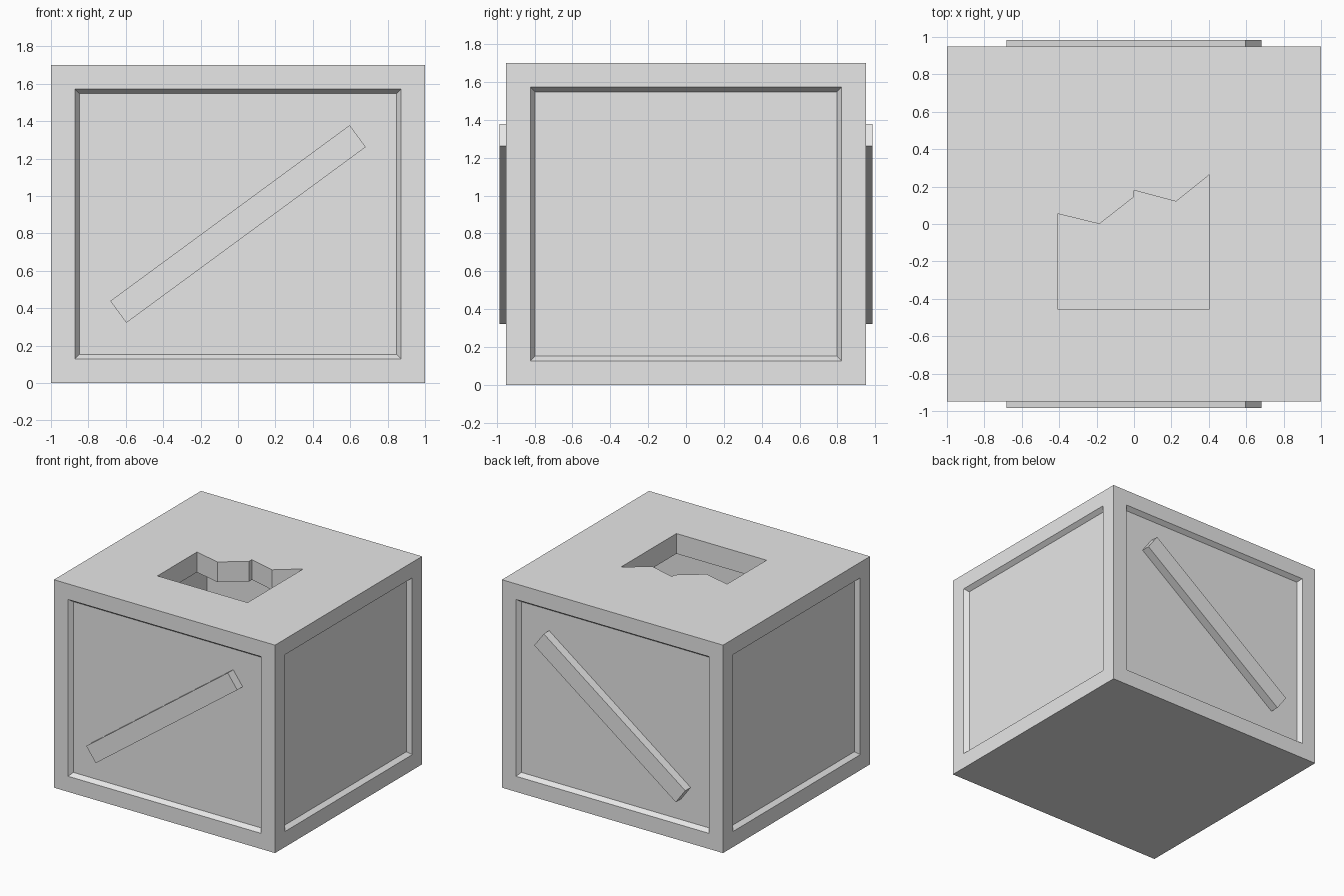
import bpy, bmesh, math
from mathutils import Matrix

if "Cube" in bpy.data.objects:
    bpy.data.objects.remove(bpy.data.objects["Cube"], do_unlink=True)

W, D, H = 2.0, 1.9, 1.7      # outer size
FRAME, STEP = 0.18, 0.035    # frame width, panel recess
TOP_T = 0.165                # lid thickness

grey = bpy.data.materials.new("plain_grey")
grey.use_nodes = True
grey.diffuse_color = (0.8, 0.8, 0.8, 1)
grey.node_tree.nodes["Principled BSDF"].inputs["Base Color"].default_value = grey.diffuse_color


def finish(bm, name):
    bmesh.ops.recalc_face_normals(bm, faces=bm.faces)
    mesh = bpy.data.meshes.new(name)
    bm.to_mesh(mesh)
    bm.free()
    mesh.materials.append(grey)
    obj = bpy.data.objects.new(name, mesh)
    bpy.context.collection.objects.link(obj)
    return obj


def box(size, centre, turn=0.0):
    bm = bmesh.new()
    m = (Matrix.Translation(centre) @ Matrix.Rotation(turn, 4, "Y")
         @ Matrix.Diagonal((*size, 1)))
    bmesh.ops.create_cube(bm, size=1, matrix=m)
    return bm


# Crate body with a bevelled, recessed panel on each side
bm = box((W, D, H), (0, 0, H / 2))
bm.normal_update()
sides = [f for f in bm.faces if abs(f.normal.z) < 0.5]
bmesh.ops.inset_individual(bm, faces=sides, thickness=FRAME)
bmesh.ops.inset_individual(bm, faces=sides, thickness=STEP, depth=-STEP)
crate = finish(bm, "crate_body")

# Hollow inside
cavity_h = H - TOP_T - FRAME
cavity = finish(box((W - 2 * FRAME, D - 2 * FRAME, cavity_h),
                    (0, 0, FRAME + cavity_h / 2)), "cavity_cutter")

# Broken opening in the lid
outline = [(-0.41, -0.455), (0.405, -0.455), (0.405, 0.265), (0.225, 0.12),
           (0, 0.18), (0, 0.145), (-0.185, 0), (-0.41, 0.055)]
bm = bmesh.new()
face = bm.faces.new([bm.verts.new((x, y, H - 0.3)) for x, y in outline])
top = bmesh.ops.extrude_face_region(bm, geom=[face])
bmesh.ops.translate(bm, vec=(0, 0, 0.4),
                    verts=[v for v in top["geom"] if isinstance(v, bmesh.types.BMVert)])
opening = finish(bm, "opening_cutter")

bpy.context.view_layer.objects.active = crate
for cutter in (cavity, opening):
    cutter.hide_render = True
    mod = crate.modifiers.new(cutter.name, "BOOLEAN")
    mod.operation = "DIFFERENCE"
    mod.solver = "EXACT"
    mod.object = cutter
    bpy.ops.object.modifier_apply(modifier=mod.name)
    bpy.data.objects.remove(cutter, do_unlink=True)

# Diagonal planks on the front and back panels
inner, outer = D / 2 - STEP - 0.005, D / 2 + STEP
for side, name in ((-1, "front_plank"), (1, "back_plank")):
    finish(box((1.588, outer - inner, 0.145), (0, side * (inner + outer) / 2, H / 2),
               -math.atan2(0.94, 1.28)), name)
